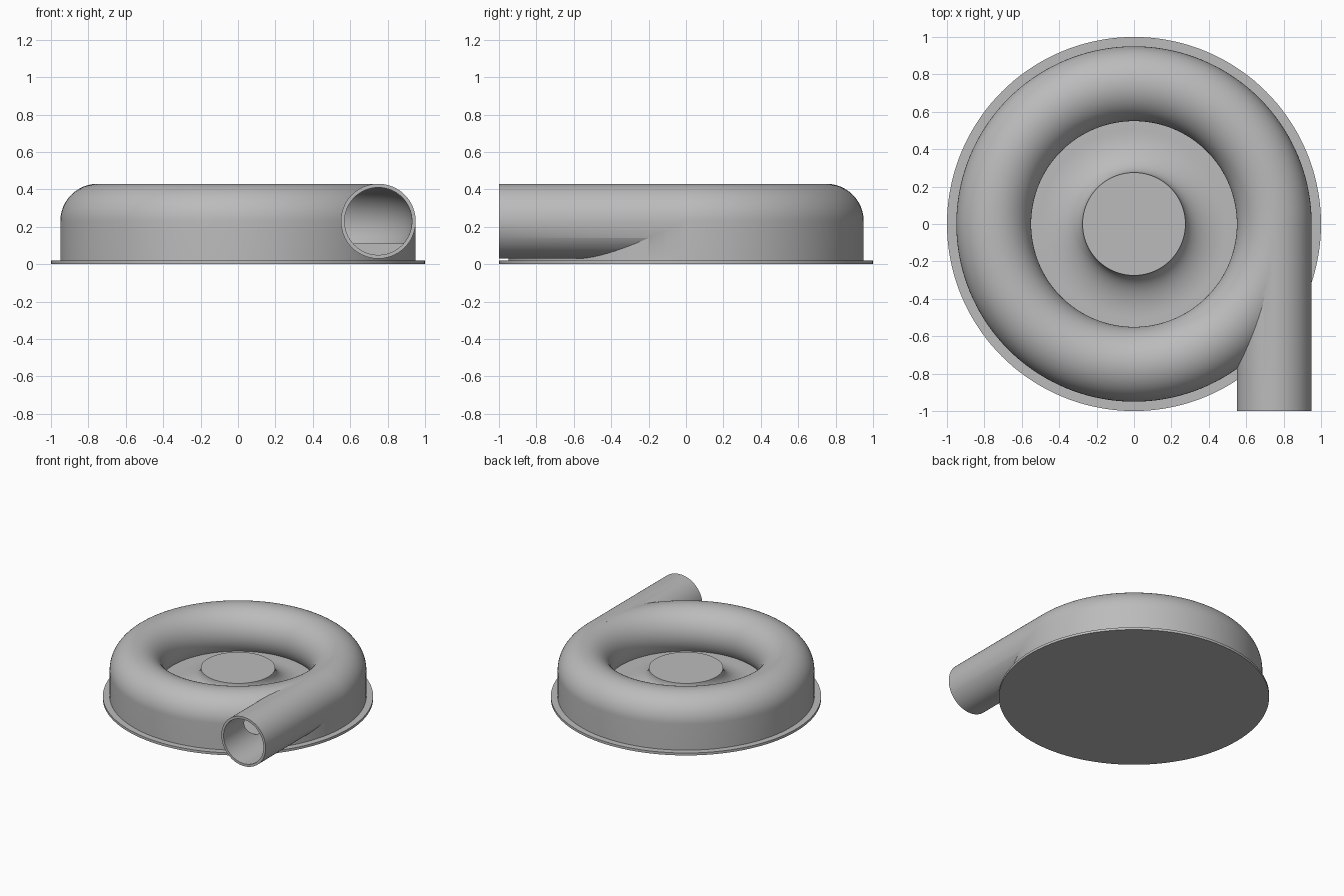
import bpy
import bmesh
from math import sin, cos, asin, pi, radians
from mathutils import Matrix

cube = bpy.data.objects.get("Cube")
if cube:
    bpy.data.objects.remove(cube, do_unlink=True)

# Main dimensions
RING, TUBE, BORE = 0.75, 0.20, 0.18
AXIS_Z, FLOOR_Z = 0.23, 0.11
HUB_R, HUB_Z, FILLET_R = 0.275, 0.25, 0.50
STEPS = 144

grey = bpy.data.materials.new("casing grey")
grey.use_nodes = True
grey.diffuse_color = (0.5, 0.5, 0.5, 1)
grey.node_tree.nodes["Principled BSDF"].inputs["Base Color"].default_value = (0.5, 0.5, 0.5, 1)


def finish(name, bm):
    bmesh.ops.remove_doubles(bm, verts=bm.verts, dist=1e-5)
    bmesh.ops.recalc_face_normals(bm, faces=bm.faces)
    mesh = bpy.data.meshes.new(name)
    bm.to_mesh(mesh)
    bm.free()
    mesh.materials.append(grey)
    obj = bpy.data.objects.new(name, mesh)
    bpy.context.collection.objects.link(obj)
    return obj


def lathe(name, profile, closed=False):
    """Turn a radius/height profile around the z axis."""
    bm = bmesh.new()
    verts = [bm.verts.new((r, 0, z)) for r, z in profile]
    pairs = list(zip(verts, verts[1:]))
    if closed:
        pairs.append((verts[-1], verts[0]))
    edges = [bm.edges.new(p) for p in pairs]
    bmesh.ops.spin(bm, geom=verts + edges, cent=(0, 0, 0), axis=(0, 0, 1),
                   angle=2 * pi, steps=STEPS, use_duplicate=False)
    return finish(name, bm)


def rod(name, radius, y0, y1):
    """Solid cylinder along y on the outlet axis."""
    bm = bmesh.new()
    place = Matrix.Translation((RING, (y0 + y1) / 2, AXIS_Z)) @ Matrix.Rotation(pi / 2, 4, 'X')
    bmesh.ops.create_cone(bm, cap_ends=True, segments=96, radius1=radius,
                          radius2=radius, depth=y1 - y0, matrix=place)
    return finish(name, bm)


def arc(radius, start, end, n=48):
    angles = [start + (end - start) * i / n for i in range(n + 1)]
    return [(RING + radius * cos(a), AXIS_Z + radius * sin(a)) for a in angles]


def combine(target, tool, operation):
    mod = target.modifiers.new(operation.title(), 'BOOLEAN')
    mod.operation = operation
    mod.solver = 'EXACT'
    mod.object = tool
    bpy.context.view_layer.objects.active = target
    bpy.ops.object.modifier_apply(modifier=mod.name)
    bpy.data.objects.remove(tool, do_unlink=True)


# Casing: base flange, ring-shaped body, floor and flared central hub
dip = asin((AXIS_Z - FLOOR_Z) / TUBE)
flare = [(FILLET_R - (FILLET_R - HUB_R) * sin(t), HUB_Z - (HUB_Z - FLOOR_Z) * cos(t))
         for t in (pi / 2 * i / 16 for i in range(17))]
profile = [(0, 0), (1, 0), (1, 0.02), (RING + TUBE, 0.02)]
profile += arc(TUBE, 0, pi + dip) + flare + [(0, HUB_Z)]
casing = lathe("pump_casing", profile)

# Straight outlet pipe leaving the ring at a tangent
combine(casing, rod("outlet_pipe", TUBE, -1.0, -0.01), 'UNION')

# Hollow flow channel with a flat floor, then the outlet bore
sink = asin((AXIS_Z - FLOOR_Z) / BORE)
channel = lathe("channel_cutter", arc(BORE, -sink, pi + sink), closed=True)
combine(casing, channel, 'DIFFERENCE')
combine(casing, rod("bore_cutter", BORE, -1.1, 0.01), 'DIFFERENCE')

# Smooth curved faces, keep rims sharp
bpy.ops.object.select_all(action='DESELECT')
casing.select_set(True)
bpy.context.view_layer.objects.active = casing
bpy.ops.object.shade_smooth_by_angle(angle=radians(30))
